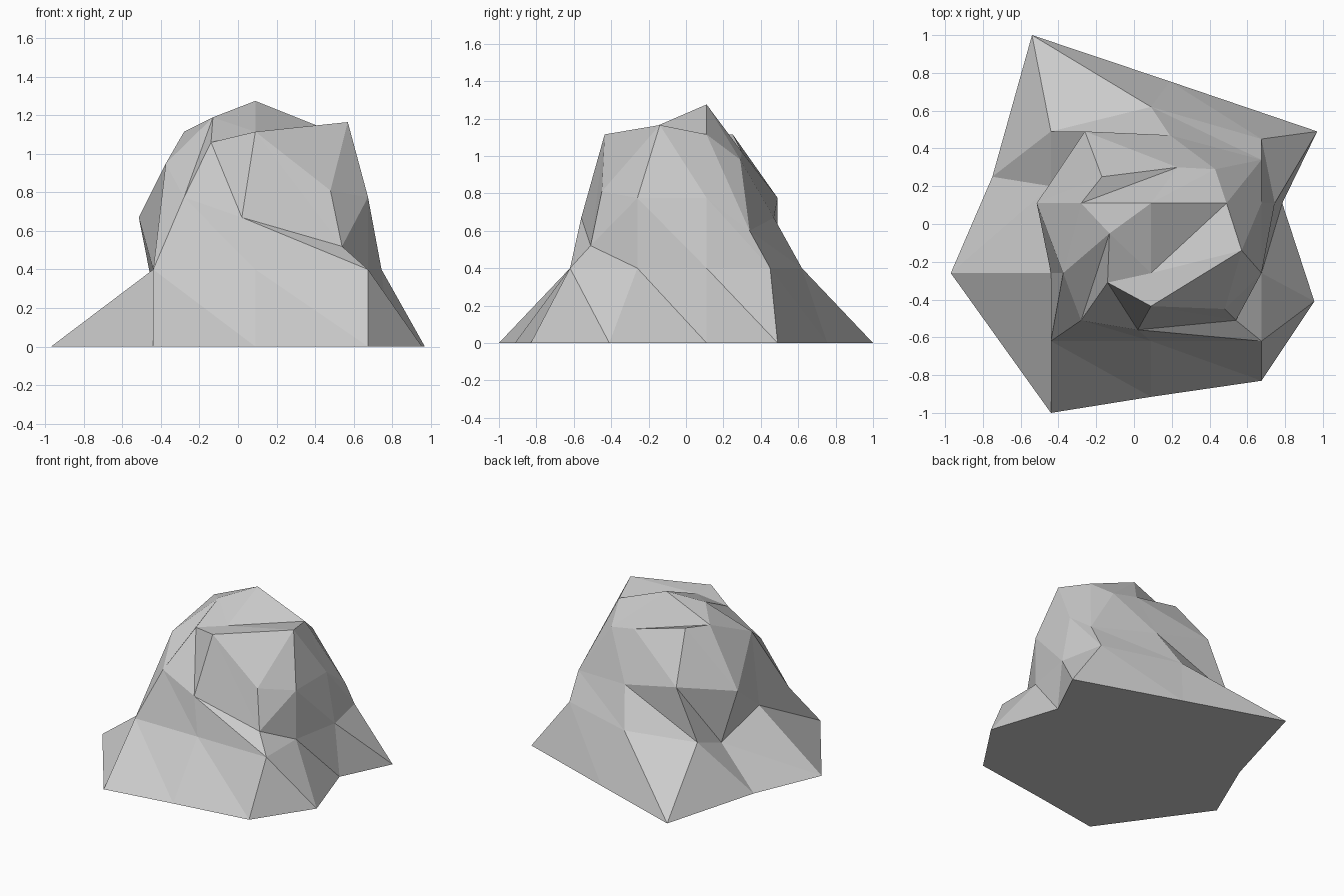
import bpy
import bmesh
from mathutils import Vector

cube = bpy.data.objects.get("Cube")
if cube:
    bpy.data.objects.remove(cube, do_unlink=True)

# Regular block lattice that the boulder is chiselled from
COLUMNS = (-0.44, 0.09, 0.675)
ROWS = (-0.62, -0.26, 0.11, 0.49)
LEVELS = (0, 0.4, 0.775, 1.115)

# Lattice steps around the block: front, left flank, back, right flank
RING = [(0, 0), (1, 0), (2, 0), (2, 1), (2, 2), (2, 3), (1, 3), (0, 3), (0, 2), (0, 1)]

lattice = {}
for i, x in enumerate(COLUMNS):
    for j, y in enumerate(ROWS):
        for k, z in enumerate(LEVELS):
            lattice[i, j, k] = Vector((x, y, z))


def move_corner(step, level, x=None, y=None, z=None):
    """Shift one corner of a ring, keeping any axis that is not given."""
    corner = lattice[(*RING[step], level)]
    for axis, value in enumerate((x, y, z)):
        if value is not None:
            corner[axis] = value


# Flared foot
foot = [(-0.44, -1), (0.09, -0.915), (0.675, -0.83), (0.955, -0.41), (0.785, 0.11),
        (0.97, 0.49), (0.19, 0.755), (-0.54, 1), (-0.75, 0.25), (-0.97, -0.26)]
for step, (x, y) in enumerate(foot):
    move_corner(step, 0, x, y)

# Lower body
move_corner(4, 1, x=0.745)
move_corner(5, 1, y=0.45)
move_corner(6, 1, y=0.62)
move_corner(8, 1, y=0.2, z=0.29)

# Waist
move_corner(0, 2, x=-0.28, y=-0.51)
move_corner(1, 2, x=0.02, y=-0.56, z=0.67)
move_corner(2, 2, x=0.54, y=-0.51, z=0.52)
move_corner(5, 2, y=0.34, z=0.6)
move_corner(6, 2, x=0.19, y=0.47, z=0.67)
move_corner(7, 2, x=-0.26)
move_corner(8, 2, x=-0.515, z=0.67)
move_corner(9, 2, x=-0.375, z=0.95)

# Crown rim
move_corner(0, 3, x=-0.14, y=-0.31, z=1.06)
move_corner(1, 3, y=-0.435)
move_corner(2, 3, x=0.48, y=-0.45, z=0.81)
move_corner(3, 3, x=0.57, y=-0.14, z=1.165)
move_corner(4, 3, x=0.49)
move_corner(5, 3, x=0.43, y=0.29, z=0.98)
move_corner(6, 3, x=0.23, y=0.3, z=1.02)
move_corner(7, 3, x=-0.17, y=0.25)
move_corner(8, 3, x=-0.28)
move_corner(9, 3, x=-0.13, y=-0.05, z=1.19)

# Peak
lattice[1, 2, 3].z = 1.275

# Skin the lattice: side bands, crown patch and flat underside
bm = bmesh.new()
verts = {}


def add_face(*keys):
    for key in keys:
        if key not in verts:
            verts[key] = bm.verts.new(lattice[key])
    bm.faces.new([verts[key] for key in keys])


def add_facets(a, b, c, d):
    """Fill a four-cornered patch with two facets creased from b to d."""
    add_face(a, b, d)
    add_face(b, c, d)


for level in range(len(LEVELS) - 1):
    for step, start in enumerate(RING):
        end = RING[(step + 1) % len(RING)]
        add_facets((*start, level), (*end, level), (*end, level + 1), (*start, level + 1))

top = len(LEVELS) - 1
for i in range(len(COLUMNS) - 1):
    for j in range(len(ROWS) - 1):
        add_facets((i + 1, j, top), (i + 1, j + 1, top), (i, j + 1, top), (i, j, top))

add_face(*[(*step, 0) for step in reversed(RING)])
bmesh.ops.recalc_face_normals(bm, faces=bm.faces)

mesh = bpy.data.meshes.new("boulder")
bm.to_mesh(mesh)
bm.free()

# Stone colour
stone = bpy.data.materials.new("grey stone")
stone.use_nodes = True
grey = (0.6, 0.6, 0.6, 1)
stone.diffuse_color = grey
stone.node_tree.nodes["Principled BSDF"].inputs["Base Color"].default_value = grey
mesh.materials.append(stone)

boulder = bpy.data.objects.new("boulder", mesh)
bpy.context.collection.objects.link(boulder)
